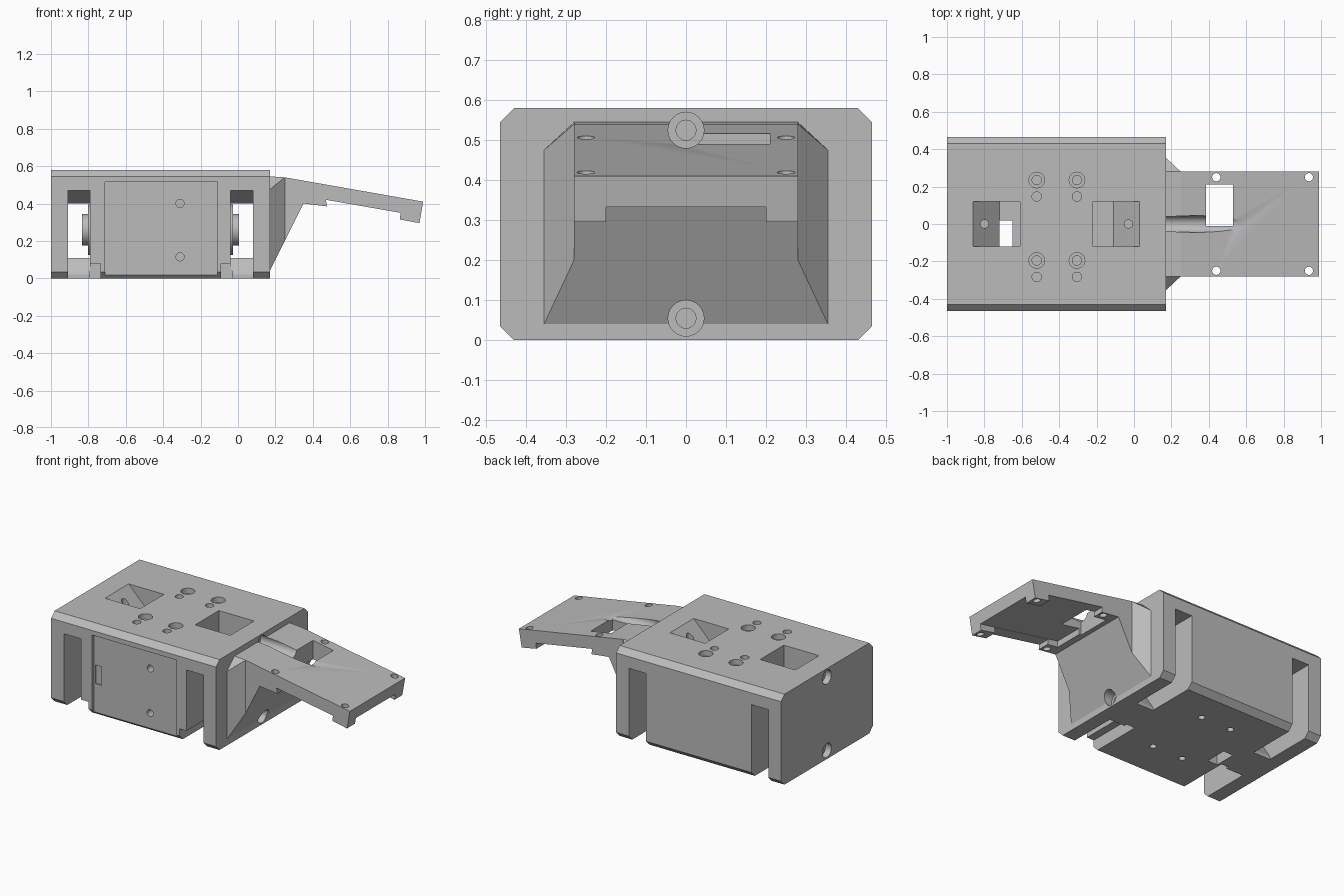
import bpy, bmesh, math
from mathutils import Matrix, Vector

if "Cube" in bpy.data.objects:
    bpy.data.objects.remove(bpy.data.objects["Cube"])

grey = bpy.data.materials.new("plain_grey")
grey.use_nodes = True
COLOUR = (0.5, 0.5, 0.5, 1)
grey.diffuse_color = COLOUR
grey.node_tree.nodes["Principled BSDF"].inputs["Base Color"].default_value = COLOUR


def finish(name, bm):
    bmesh.ops.recalc_face_normals(bm, faces=bm.faces)
    mesh = bpy.data.meshes.new(name)
    bm.to_mesh(mesh)
    bm.free()
    mesh.materials.append(grey)
    ob = bpy.data.objects.new(name, mesh)
    bpy.context.scene.collection.objects.link(ob)
    return ob


def prism(name, pts, axis, lo, hi):
    """Extrude a 2D outline along x (yz outline) or y (xz outline)."""
    place = (lambda a, b, t: (t, a, b)) if axis == "x" else (lambda a, b, t: (a, t, b))
    bm = bmesh.new()
    face = bm.faces.new([bm.verts.new(place(a, b, lo)) for a, b in pts])
    geom = bmesh.ops.extrude_face_region(bm, geom=[face])["geom"]
    move = Vector(place(0, 0, hi - lo))
    bmesh.ops.translate(bm, vec=move, verts=[g for g in geom if isinstance(g, bmesh.types.BMVert)])
    return finish(name, bm)


def box(x0, x1, y0, y1, z0, z1):
    return prism("cutter", [(x0, z0), (x1, z0), (x1, z1), (x0, z1)], "y", y0, y1)


def cyl(axis, centre, r, length, r2=None, name="cutter", sides=24):
    """Cylinder that starts at centre and runs along +axis."""
    turn = {"x": Matrix.Rotation(math.pi / 2, 4, "Y"),
            "y": Matrix.Rotation(-math.pi / 2, 4, "X"), "z": Matrix()}[axis]
    bm = bmesh.new()
    mat = Matrix.Translation(centre) @ turn @ Matrix.Translation((0, 0, length / 2))
    bmesh.ops.create_cone(bm, cap_ends=True, segments=sides, radius1=r,
                          radius2=r if r2 is None else r2, depth=length, matrix=mat)
    return finish(name, bm)


def cut(ob, *cutters):
    for c in cutters:
        mod = ob.modifiers.new("cut", "BOOLEAN")
        mod.operation, mod.solver, mod.object = "DIFFERENCE", "EXACT", c
        deps = bpy.context.evaluated_depsgraph_get()
        mesh = bpy.data.meshes.new_from_object(ob.evaluated_get(deps))
        ob.modifiers.clear()
        ob.data = mesh
        bpy.data.objects.remove(c)


# Housing block with long chamfered edges
W, H, C = 0.465, 0.58, 0.035
body = prism("housing", [(-W, C), (C - W, 0), (W - C, 0), (W, C),
                         (W, H - C), (W - C, H), (C - W, H), (-W, H - C)], "x", -1, 0.17)

# Slots behind each end wall, with bridges left in the middle
slot = [(-.5, -.1), (-.12, -.1), (-.12, .02), (-.06, .11), (.06, .11), (.12, .02), (.12, -.1),
        (.5, -.1), (.5, .47), (.25, .47), (.13, .4), (-.13, .4), (-.25, .47), (-.5, .47)]
for x in (-.91, -.04):
    cut(body, prism("cutter", slot, "x", x, x + .12))

# Ramped pockets in the lid, mirrored about the middle
MID = -0.415
for s in (-1, 1):
    ramp = [(.445, .6), (.445, .58), (.305, .44), (.195, .44), (.195, .6)]
    cut(body, prism("cutter", [(MID + s * x, z) for x, z in ramp], "y", -.12, .12),
        cyl("z", (MID + s * .385, 0, .45), .022, .2))
cut(body, box(-.72, -.65, -.12, .02, -.1, .5))

# Front panel recess, bottom notches, side tab
cut(body, box(-.71, -.11, -.6, -.447, -.1, .515),
    box(-.79, -.735, -.6, -.1, -.1, .08), box(-.09, -.03, -.6, -.1, -.1, .08),
    box(-.70, -.655, -.6, -.44, .2, .32))
for z in (.115, .4):
    cut(body, cyl("y", (-.31, -.6, z), .022, .22))

# Lid screws, small vents and base screws
for x in (-.52, -.305):
    for y in (.235, -.195):
        cut(body, cyl("z", (x, y, .545), .042, .1), cyl("z", (x, y, .46), .025, .2),
            cyl("z", (x, y - .088, .5), .025, .2), cyl("z", (x, y, -.1), .02, .16))

# End wall screw holes with counterbores
for z in (.055, .525):
    cut(body, cyl("x", (-1.1, 0, z), .045, .14), cyl("x", (-1.1, 0, z), .025, .24),
        cyl("x", (.13, 0, z), .045, .14), cyl("x", (.05, 0, z), .025, .2))

# Round output hubs inside the slots
for side, x, s in (("right", -.79, -1), ("left", -.04, 1)):
    for part, r, t in (("flange", .135, .012), ("hub", .085, .045)):
        x0 = x - .01 if s > 0 else x - t
        hub = cyl("x", (x0, 0, .26), r, t + .01, name=f"{side}_{part}", sides=40)
        if part == "hub":
            cut(hub, cyl("x", (x - .1 if s < 0 else x + .025, 0, .26), .03, .075))

# Flared root of the arm
bm = bmesh.new()
for s in (-1, 1):
    for p in ((.17, .355, .04), (.17, .355, .475), (.17, .28, .545), (.25, .28, .2), (.25, .28, .54)):
        bm.verts.new((p[0], s * p[1], p[2]))
bmesh.ops.convex_hull(bm, input=bm.verts)
root = finish("arm_root", bm)

# Sloping tray with four corner feet
tray = prism("tray", [(.25, .54), (.99, .41), (.97, .295), (.865, .315), (.87, .35),
                      (.47, .42), (.475, .385), (.35, .40), (.25, .2)], "y", -.28, .28)
cut(tray, prism("cutter", [(.4, .434), (1.05, .32), (1.05, .2), (.4, .2)], "y", -.2, .2),
    box(.385, .53, -.01, .21, .3, .7))
for x in (.44, .935):
    for y in (-.25, .25):
        cut(tray, cyl("z", (x, y, .2), .022, .5))

# Screwdriver channels through the arm
for z in (.055, .525):
    for ob in (root, tray):
        cut(ob, cyl("x", (.12, 0, z), .045, .6))

# Smooth round parts, keep hard edges crisp
for ob in (o for o in bpy.context.scene.objects if o.type == "MESH"):
    ob.select_set(True)
    bpy.context.view_layer.objects.active = ob
bpy.ops.object.shade_smooth_by_angle(angle=math.radians(25))
